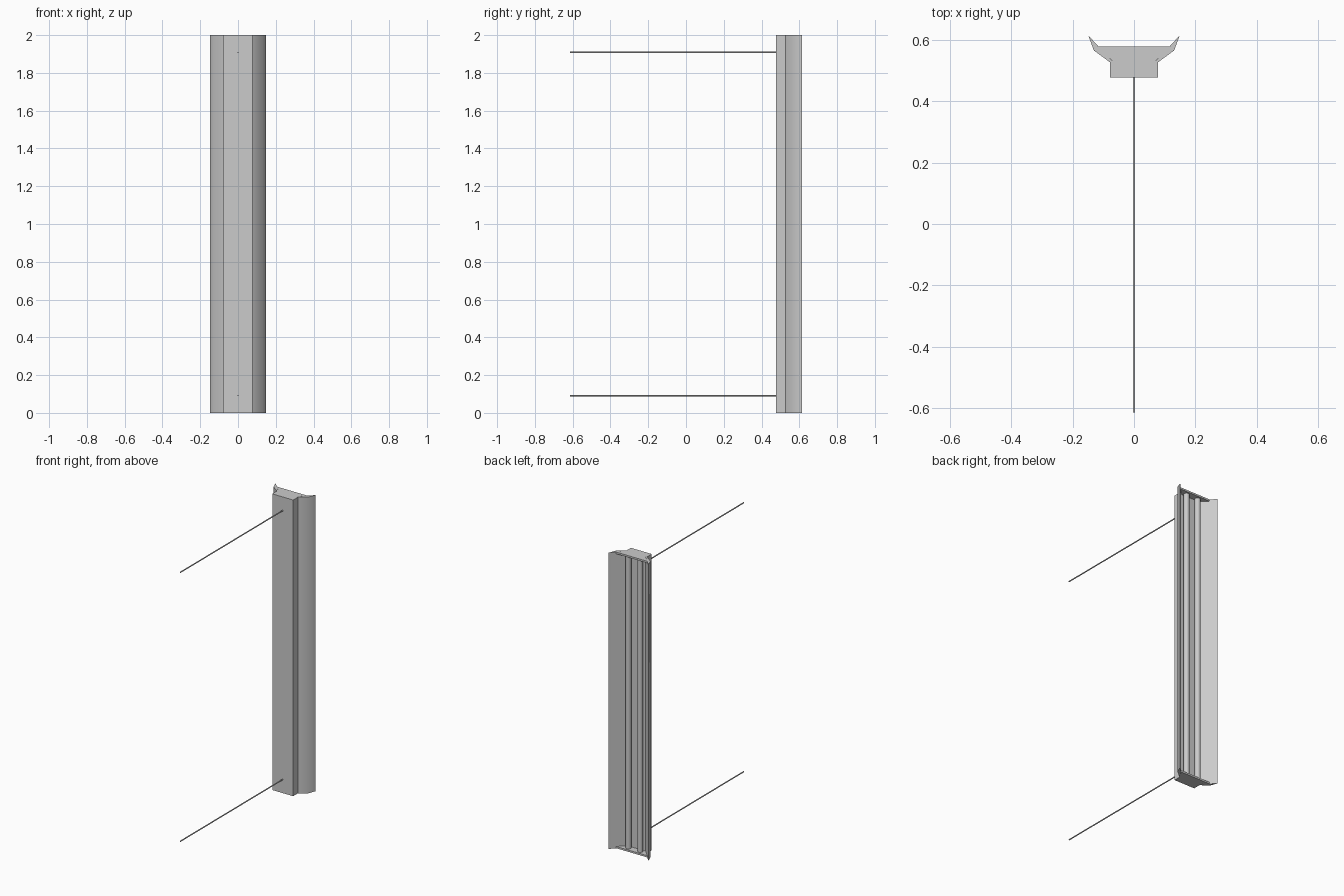
import bpy, bmesh, math

if "Cube" in bpy.data.objects:
    bpy.data.objects.remove(bpy.data.objects["Cube"])


def extrude_profile(name, pts, z0, z1, smooth=None):
    """Extrude a closed XY outline from z0 to z1."""
    bm = bmesh.new()
    face = bm.faces.new([bm.verts.new((x, y, z0)) for x, y in pts])
    top = bmesh.ops.extrude_face_region(bm, geom=[face])["geom"]
    verts = [v for v in top if isinstance(v, bmesh.types.BMVert)]
    bmesh.ops.translate(bm, verts=verts, vec=(0, 0, z1 - z0))
    bmesh.ops.recalc_face_normals(bm, faces=bm.faces)
    mesh = bpy.data.meshes.new(name)
    bm.to_mesh(mesh)
    bm.free()
    obj = bpy.data.objects.new(name, mesh)
    bpy.context.collection.objects.link(obj)
    if smooth:
        smooth_by_angle(obj, smooth)
    return obj


def smooth_by_angle(obj, angle):
    bpy.ops.object.select_all(action='DESELECT')
    bpy.context.view_layer.objects.active = obj
    obj.select_set(True)
    bpy.ops.object.shade_smooth_by_angle(angle=math.radians(angle))


def mirrored(half):
    return half + [(-x, y) for x, y in reversed(half)]


def rod(name, radius, length, location, rotation=(0, 0, 0), sides=12):
    bpy.ops.mesh.primitive_cylinder_add(vertices=sides, radius=radius, depth=length,
                                        location=location, rotation=rotation)
    obj = bpy.context.object
    obj.name = name
    smooth_by_angle(obj, 40)


# housing with flared reflector wings
outer = [(0.078, 0.477), (0.078, 0.527), (0.131, 0.566), (0.149, 0.615)]
inner = [(0.116, 0.579), (0.088, 0.550), (0.070, 0.531)]
extrude_profile("lamp_housing", mirrored(outer + inner), 0, 2, smooth=42)

# end plates closing the reflector trough
plate = mirrored([(0.068, 0.529), (0.087, 0.550), (0.116, 0.579)])
for label, z in (("lower", 0), ("upper", 1.988)):
    extrude_profile(label + "_end_plate", plate, z, z + 0.012)

# twin light tubes
for label, x in (("left", -0.044), ("right", 0.044)):
    rod(label + "_light_tube", 0.018, 1.98, (x, 0.55, 1.0), sides=16)

# suspension wires
for label, z in (("lower", 0.092), ("upper", 1.908)):
    rod(label + "_suspension_wire", 0.004, 1.095, (0, -0.0675, z),
        (math.radians(90), 0, 0))
